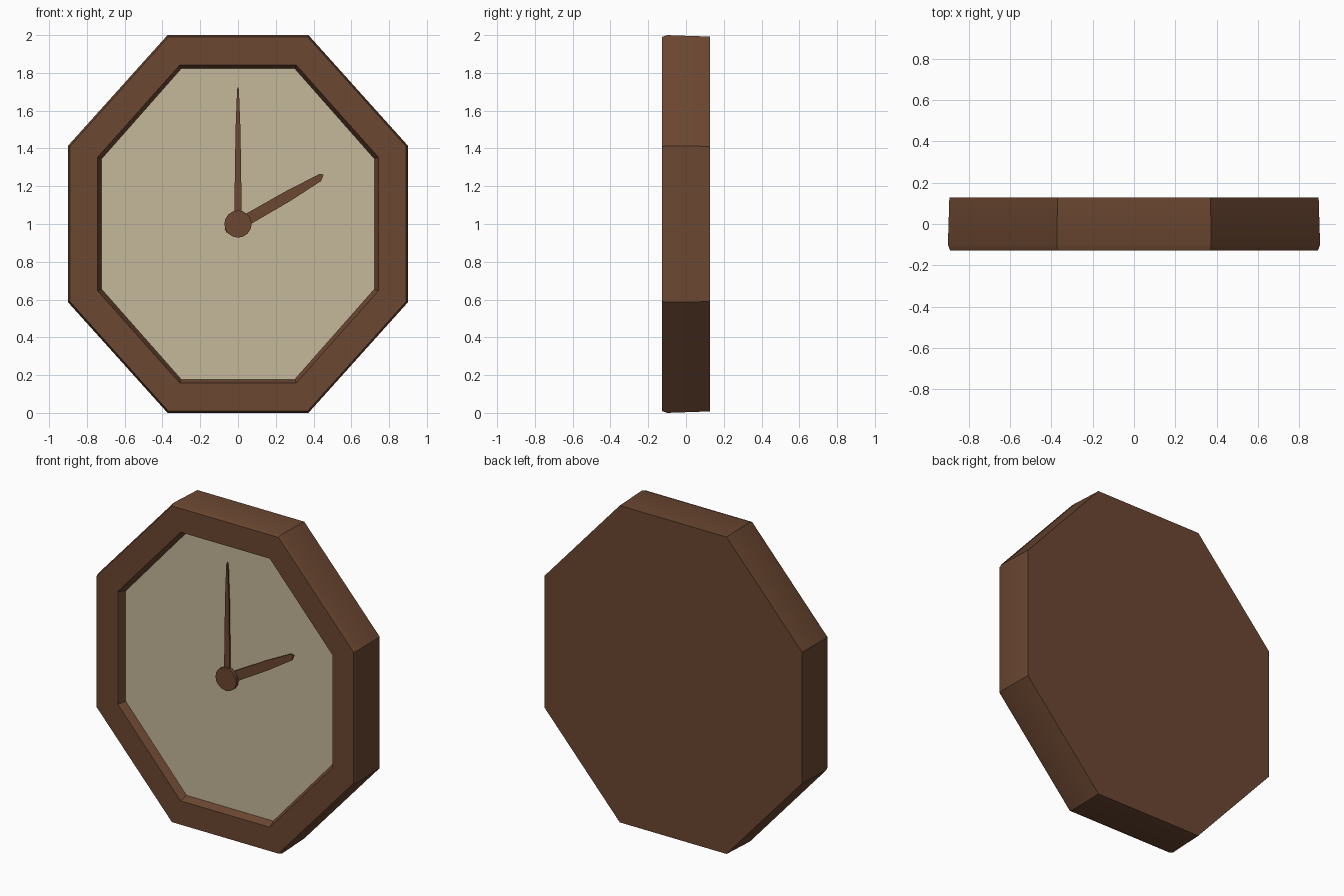
import bpy, math
from mathutils import Matrix, Vector

if "Cube" in bpy.data.objects:
    bpy.data.objects.remove(bpy.data.objects["Cube"])

def material(name, col):
    m = bpy.data.materials.new(name)
    m.diffuse_color = (*col, 1)
    m.use_nodes = True
    m.node_tree.nodes["Principled BSDF"].inputs["Base Color"].default_value = m.diffuse_color
    return m

WOOD = material("brown wood", (0.147, 0.063, 0.031))
DIAL = material("cream dial", (0.558, 0.479, 0.319))

def make(name, verts, faces, mat, smooth=False):
    me = bpy.data.meshes.new(name)
    me.from_pydata(verts, [], faces)
    me.materials.append(mat)
    ob = bpy.data.objects.new(name, me)
    bpy.context.collection.objects.link(ob)
    if smooth:
        bpy.context.view_layer.objects.active = ob
        ob.select_set(True)
        bpy.ops.object.shade_smooth_by_angle(angle=math.radians(30))
        ob.select_set(False)
    return ob

def octagon(ax, az, cx, cz, y):
    """Stretched octagon, counter-clockwise seen from the front."""
    pts = [(ax, cz), (cx, az), (-cx, az), (-ax, cz),
           (-ax, -cz), (-cx, -az), (cx, -az), (ax, -cz)]
    return [(x, y, 1 + z) for x, z in pts]

def slab(name, outline, y0, y1, mat, angle=0.0, smooth=False):
    """Extrude a front-view outline from y0 (front) to y1 (back), turned about the clock centre."""
    rot = Matrix.Rotation(angle, 3, 'Y')
    n = len(outline)
    verts = [rot @ Vector((x, y, z)) + Vector((0, 0, 1)) for y in (y0, y1) for x, z in outline]
    faces = [tuple(range(n)), tuple(range(2 * n - 1, n - 1, -1))]
    faces += [(i, i + n, (i + 1) % n + n, (i + 1) % n) for i in range(n)]
    return make(name, verts, faces, mat, smooth)

# Frame: eight mitred pieces swept through the rings, from back edge to inner edge
rings = [octagon(0.893, 0.992, 0.370, 0.411, 0.127),
         octagon(0.900, 1.000, 0.373, 0.414, -0.100),
         octagon(0.890, 0.990, 0.369, 0.410, -0.127),
         octagon(0.743, 0.841, 0.309, 0.354, -0.127),
         octagon(0.722, 0.822, 0.301, 0.345, -0.080)]
verts, faces = [], []
for i in range(8):
    j = (i + 1) % 8
    base = len(verts)
    for r in rings:
        verts += [r[i], r[j]]
    for k in range(len(rings) - 1):
        a = base + 2 * k
        faces.append((a, a + 1, a + 3, a + 2))
# orient every face outward
faces = [tuple(reversed(f)) for f in faces]
make("frame", verts, faces, WOOD, smooth=True)

# Flat back and dial
make("back_panel", rings[0], [tuple(range(8))], WOOD)
make("dial", rings[-1], [tuple(reversed(range(8)))], DIAL)

# Make the frame and plates face the right way
import bmesh
for name, want in (("frame", None), ("back_panel", 1), ("dial", -1)):
    me = bpy.data.objects[name].data
    bm = bmesh.new()
    bm.from_mesh(me)
    bm.normal_update()
    for f in bm.faces:
        c = f.calc_center_median() - Vector((0, 0.0, 1))
        if want:
            bad = f.normal.y * want < 0
        elif abs(f.normal.y) > 0.9:
            bad = f.normal.y > 0
        else:
            radial = f.normal.x * c.x + f.normal.z * c.z
            inner = max(abs(c.x) / 0.9, abs(c.z)) < 0.85 and c.length < 0.86
            bad = radial > 0 if inner else radial < 0
        if bad:
            f.normal_flip()
    bm.to_mesh(me)
    bm.free()

# Hands, drawn pointing up and then turned
hour = [(-0.012, -0.075), (0.012, -0.075), (0.034, 0.06), (0.033, 0.30),
        (0.023, 0.495), (0.0, 0.524), (-0.014, 0.505), (-0.024, 0.30), (-0.026, 0.06)]
minute = [(-0.019, -0.05), (0.019, -0.05), (0.019, 0.10), (0.013, 0.50),
          (0.005, 0.71), (0.0, 0.727), (-0.005, 0.71), (-0.013, 0.50), (-0.019, 0.10)]
slab("hour_hand", hour, -0.100, -0.090, WOOD, math.radians(60))
slab("minute_hand", minute, -0.110, -0.100, WOOD)

# Centre hub
circle = [(0.072 * math.cos(t), 0.072 * math.sin(t))
          for t in (2 * math.pi * i / 16 for i in range(16))]
slab("hub", circle, -0.120, -0.098, WOOD, smooth=True)
